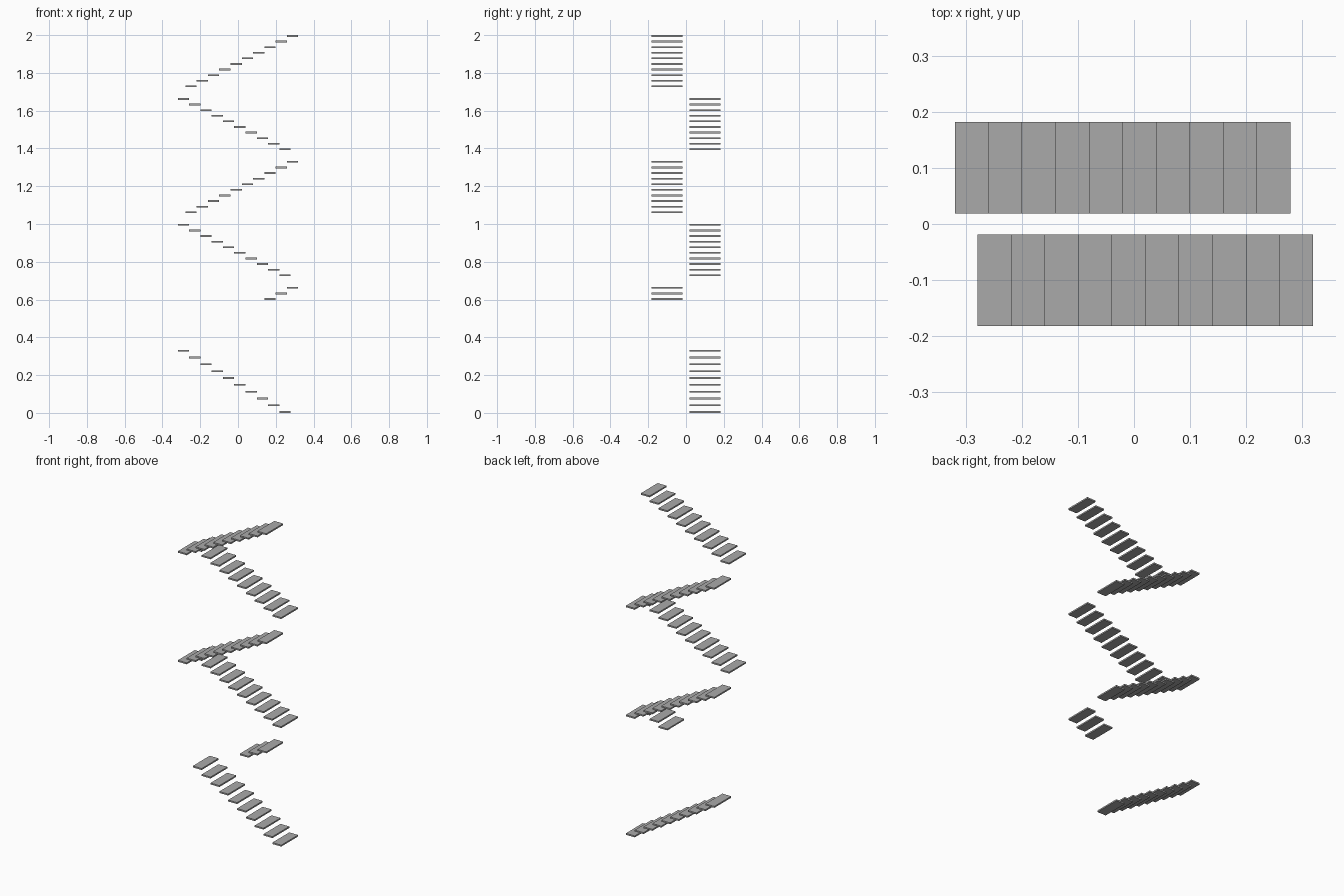
import bpy

cube = bpy.data.objects.get("Cube")
if cube:
    bpy.data.objects.remove(cube, do_unlink=True)

GREY = (0.4, 0.4, 0.4, 1)
stone = bpy.data.materials.new("grey_stone")
stone.use_nodes = True
stone.diffuse_color = GREY
stone.node_tree.nodes["Principled BSDF"].inputs["Base Color"].default_value = GREY

STEPS = 10
RUN, DEPTH, THICK = 0.0598, 0.163, 0.009
FLOOR = 2 / 6          # height climbed by each flight
LANDING = FLOOR / 5    # rise from one flight to the next


def add_step(name, x, y, top):
    bpy.ops.mesh.primitive_cube_add(size=1, location=(x, y, top - THICK / 2))
    step = bpy.context.object
    step.name = name
    step.scale = (RUN, DEPTH, THICK)
    step.data.materials.append(stone)


# Flights alternate: back ones climb to the right side, front ones to the left
for flight in range(6):
    front = flight % 2 == 1
    side = 1 if front else -1
    first_top = THICK if flight == 0 else flight * FLOOR + LANDING
    last_top = (flight + 1) * FLOOR
    # The second flight keeps only its upper three steps
    start = STEPS - 3 if flight == 1 else 0
    for i in range(start, STEPS):
        x = side * (0.289 - (STEPS - 1 - i) * RUN)
        top = first_top + (last_top - first_top) * i / (STEPS - 1)
        add_step(f"flight_{flight + 1}_step_{i + 1}", x, -side * 0.1005, top)
